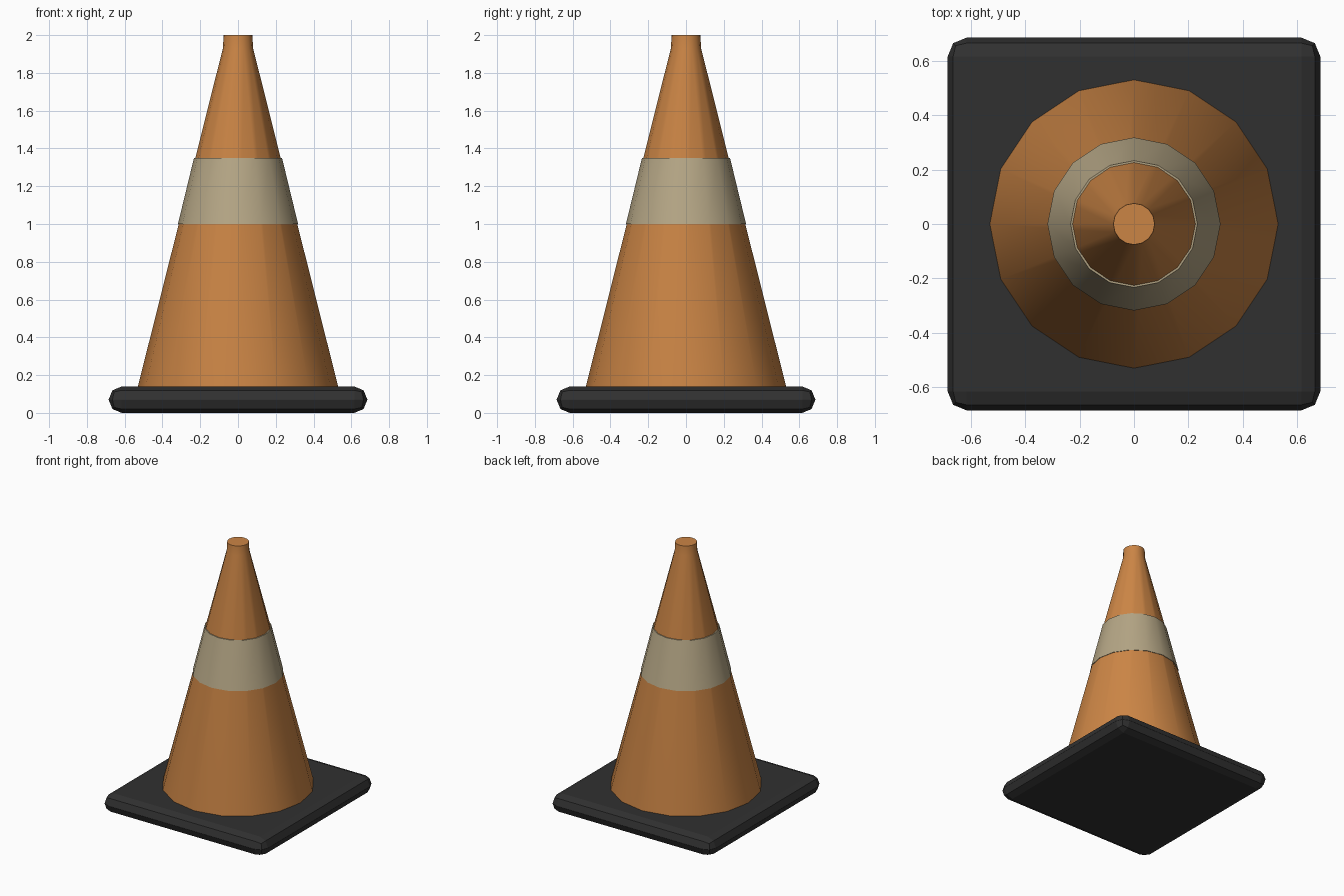
import bpy, bmesh, math

if "Cube" in bpy.data.objects:
    bpy.data.objects.remove(bpy.data.objects["Cube"])


def material(name, rgb):
    m = bpy.data.materials.new(name)
    m.use_nodes = True
    m.diffuse_color = (*rgb, 1)
    m.node_tree.nodes["Principled BSDF"].inputs["Base Color"].default_value = (*rgb, 1)
    return m


def make_object(name, bm, mat):
    bmesh.ops.recalc_face_normals(bm, faces=bm.faces)
    mesh = bpy.data.meshes.new(name)
    bm.to_mesh(mesh)
    bm.free()
    mesh.materials.append(mat)
    obj = bpy.data.objects.new(name, mesh)
    bpy.context.collection.objects.link(obj)
    return obj


def lathe(name, profile, mat, sides=16, closed=False):
    """Revolve (radius, z) points; open profiles get end caps."""
    bm = bmesh.new()
    rings = []
    for r, z in profile:
        angles = [2 * math.pi * i / sides for i in range(sides)]
        rings.append([bm.verts.new((r * math.cos(a), r * math.sin(a), z)) for a in angles])
    pairs = list(zip(rings, rings[1:]))
    if closed:
        pairs.append((rings[-1], rings[0]))
    else:
        bm.faces.new(rings[0])
        bm.faces.new(rings[-1])
    for low, high in pairs:
        for i in range(sides):
            j = (i + 1) % sides
            bm.faces.new((low[i], low[j], high[j], high[i]))
    obj = make_object(name, bm, mat)
    bpy.ops.object.select_all(action="DESELECT")
    obj.select_set(True)
    bpy.context.view_layer.objects.active = obj
    bpy.ops.object.shade_smooth_by_angle(angle=math.radians(30))
    return obj


orange = material("orange plastic", (0.60, 0.235, 0.06))
beige = material("reflective beige", (0.46, 0.38, 0.235))
black = material("black rubber", (0.03, 0.03, 0.03))

# Square rubber base with chamfered edges
bm = bmesh.new()
bmesh.ops.create_cube(bm, size=1)
bmesh.ops.scale(bm, vec=(1.37, 1.37, 0.14), verts=bm.verts)
bmesh.ops.translate(bm, vec=(0, 0, 0.07), verts=bm.verts)
base = make_object("base", bm, black)
bevel = base.modifiers.new("rounded edges", "BEVEL")
bevel.width = 0.0695
bevel.segments = 2

# Tapered body with a short straight tip
lathe("cone_body", [(0.53, 0.13), (0.53, 0.14), (0.08, 1.93), (0.076, 2.0)], orange)

# Reflective sleeve standing slightly proud of the body
lathe("reflective_band", [(0.305, 1.0), (0.318, 1.0), (0.233, 1.35), (0.22, 1.35)],
      beige, closed=True)
